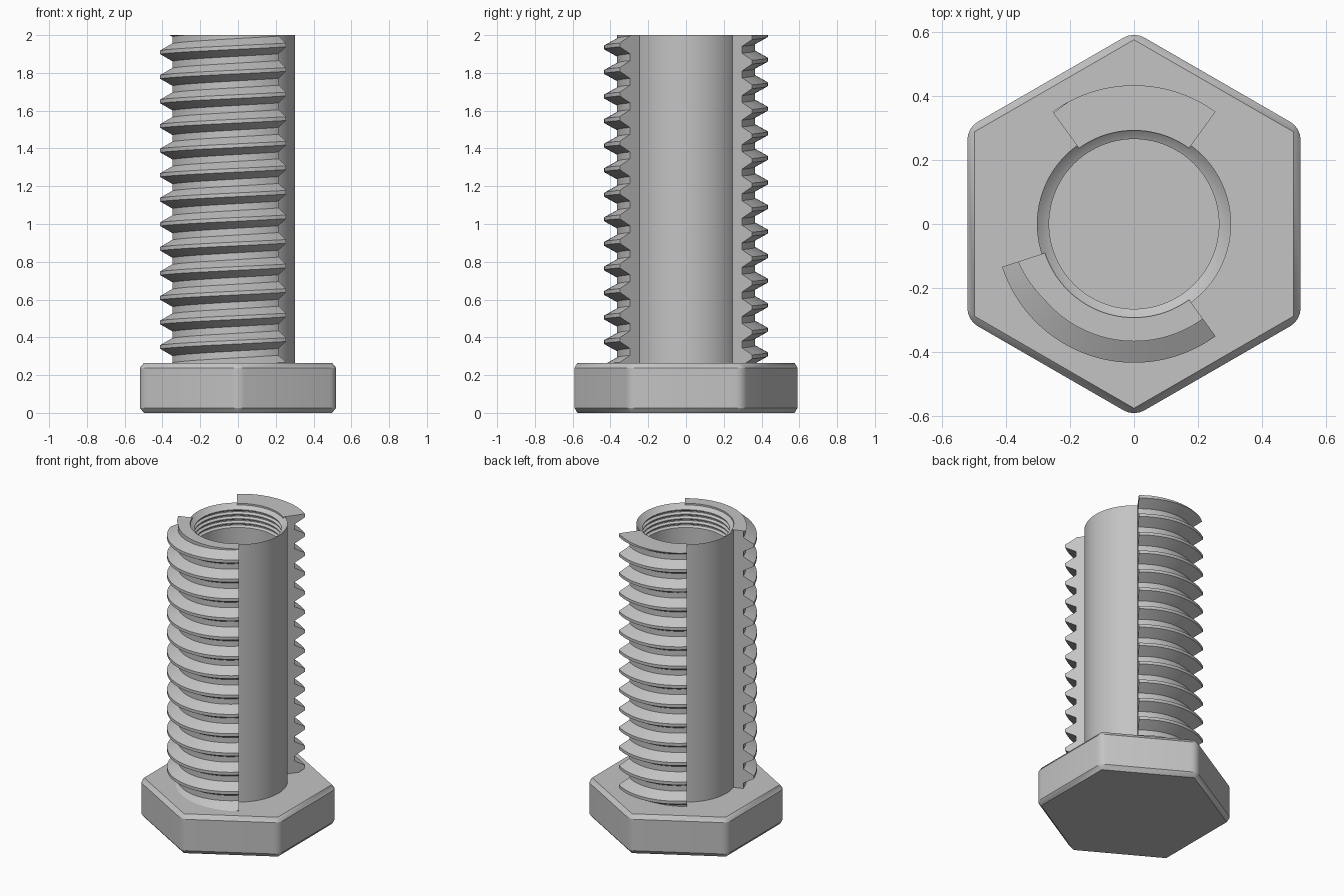
import bpy, bmesh, math
from mathutils import Vector

cube = bpy.data.objects.get("Cube")
if cube:
    bpy.data.objects.remove(cube, do_unlink=True)

steel = bpy.data.materials.new("grey_steel")
steel.use_nodes = True
GREY = (0.55, 0.55, 0.55, 1)
steel.diffuse_color = GREY
steel.node_tree.nodes["Principled BSDF"].inputs["Base Color"].default_value = GREY

TOP = 2.0
HEAD_TOP = 0.265
PITCH = 0.13
CREST, ROOT = 0.433, 0.366


def finish(name, bm):
    """Turn a bmesh into a smooth-shaded steel object."""
    bmesh.ops.recalc_face_normals(bm, faces=bm.faces)
    mesh = bpy.data.meshes.new(name)
    bm.to_mesh(mesh)
    bm.free()
    mesh.materials.append(steel)
    obj = bpy.data.objects.new(name, mesh)
    bpy.context.collection.objects.link(obj)
    bpy.ops.object.select_all(action='DESELECT')
    obj.select_set(True)
    bpy.context.view_layer.objects.active = obj
    bpy.ops.object.shade_smooth_by_angle(angle=math.radians(25))
    return obj


def polar(r, a, z):
    return Vector((r * math.cos(a), r * math.sin(a), z))


# Hexagonal head: rounded corners in the middle, chamfered to sharp hexagons
def hex_ring(bm, z, apothem, fillet):
    ring = []
    for i in range(6):
        a = math.radians(90 + 60 * i)
        centre = polar((apothem - fillet) / math.cos(math.pi / 6), a, z)
        for j in range(-2, 3):
            if fillet:
                co = centre + polar(fillet, a + math.radians(15 * j), 0)
            else:
                co = centre
            ring.append(bm.verts.new(co))
    return ring


bm = bmesh.new()
rings = [hex_ring(bm, z, ap, f) for z, ap, f in (
    (0, 0.498, 0), (0.027, 0.52, 0.065),
    (HEAD_TOP - 0.027, 0.52, 0.065), (HEAD_TOP, 0.498, 0))]
for lo, hi in zip(rings, rings[1:]):
    for i in range(len(lo)):
        j = (i + 1) % len(lo)
        bm.faces.new((lo[i], lo[j], hi[j], hi[i]))
bm.faces.new(rings[0])
bm.faces.new(rings[-1])
bmesh.ops.remove_doubles(bm, verts=bm.verts, dist=0.0001)
finish("hex_head", bm)

# Hollow shank: lathed tube with a chamfered, threaded mouth
profile = [(0.303, HEAD_TOP - 0.02), (0.303, TOP), (0.283, TOP - 0.02)]
z = TOP - 0.03
for i in range(4):
    profile += [(0.265, z), (0.265, z - 0.006), (0.281, z - 0.015), (0.281, z - 0.021)]
    z -= 0.03
profile += [(0.265, z), (0.265, HEAD_TOP + 0.005), (0, HEAD_TOP + 0.005)]
bm = bmesh.new()
verts = [bm.verts.new((r, 0, h)) for r, h in profile]
edges = [bm.edges.new(pair) for pair in zip(verts, verts[1:])]
bmesh.ops.spin(bm, geom=verts + edges, cent=(0, 0, 0), axis=(0, 0, 1),
               angle=math.tau, steps=96, use_duplicate=False)
bmesh.ops.remove_doubles(bm, verts=bm.verts, dist=0.0001)
finish("hollow_shank", bm)


# Interrupted screw thread: a sector of helical ridges trimmed flat at both ends
def thread_sector(name, start, sweep):
    steps = sweep // 3
    tooth = [(-0.01, CREST), (0.01, CREST), (0.047, ROOT), (PITCH - 0.047, ROOT)]
    bm = bmesh.new()
    columns = []
    for s in range(steps + 1):
        deg = start + sweep * s / steps
        a = math.radians(deg)
        base = TOP + PITCH * (deg - 90) / 360
        col = [(r, base + k * PITCH + dz) for k in range(-18, 3) for dz, r in tooth]
        col += [(0.292, col[-1][1]), (0.292, col[0][1])]
        columns.append([bm.verts.new(polar(r, a, h)) for r, h in col])
    for c, d in zip(columns, columns[1:]):
        for i in range(len(c)):
            j = (i + 1) % len(c)
            bm.faces.new((c[i], d[i], d[j], c[j]))
    bm.faces.new(columns[0])
    bm.faces.new(columns[-1])
    for height, direction in ((TOP, 1), (HEAD_TOP - 0.01, -1)):
        cut = bmesh.ops.bisect_plane(
            bm, geom=bm.verts[:] + bm.edges[:] + bm.faces[:],
            plane_co=(0, 0, height), plane_no=(0, 0, direction), clear_outer=True)
        rim = [g for g in cut["geom_cut"] if isinstance(g, bmesh.types.BMEdge)]
        bmesh.ops.holes_fill(bm, edges=rim, sides=0)
    finish(name, bm)


thread_sector("back_thread", 54, 72)
thread_sector("front_thread", 198, 108)
